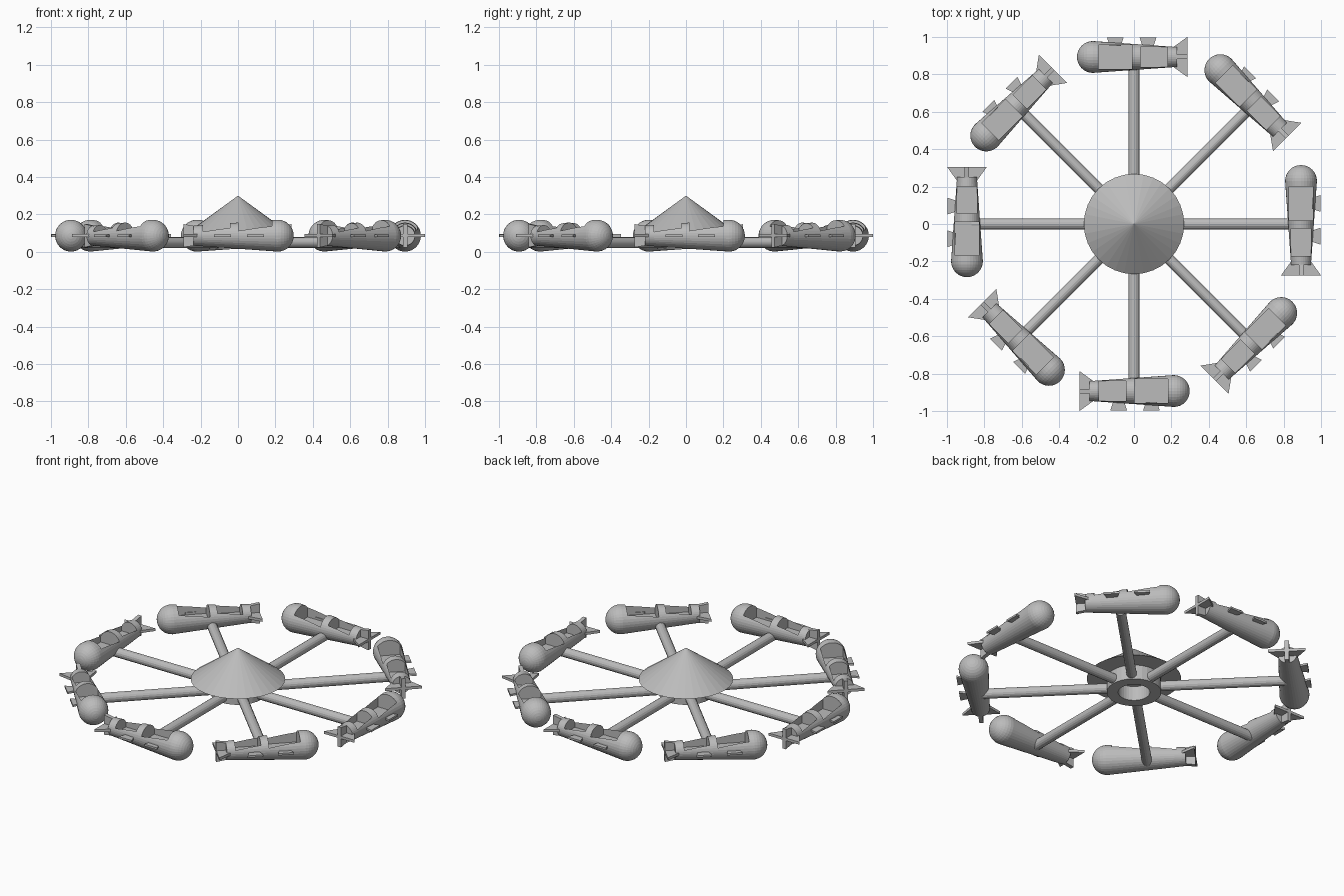
import bpy, bmesh
from math import sin, cos, pi, radians
from mathutils import Matrix, Vector

cube = bpy.data.objects.get("Cube")
if cube:
    bpy.data.objects.remove(cube)

grey = bpy.data.materials.new("plain_grey")
grey.use_nodes = True
grey.diffuse_color = (0.5, 0.5, 0.5, 1)
grey.node_tree.nodes["Principled BSDF"].inputs["Base Color"].default_value = (0.5, 0.5, 0.5, 1)

AXIS_R, AXIS_Z = 0.893, 0.086      # ride radius and height of the car axis
NOSE_X, NOSE_R = 0.21, 0.085


def add_mesh(name, bm):
    bmesh.ops.recalc_face_normals(bm, faces=bm.faces)
    mesh = bpy.data.meshes.new(name)
    bm.to_mesh(mesh)
    bm.free()
    mesh.materials.append(grey)
    return mesh


def add_object(name, mesh, matrix=None):
    ob = bpy.data.objects.new(name, mesh)
    bpy.context.scene.collection.objects.link(ob)
    if matrix:
        ob.matrix_world = matrix
    return ob


def lathe(profile, segments=32, closed=False):
    """Revolve (along, radius) points around z; zero radius gives a pole."""
    bm = bmesh.new()
    rings = []
    for z, r in profile:
        if r == 0:
            rings.append([bm.verts.new((0, 0, z))] * segments)
        else:
            rings.append([bm.verts.new((r * cos(2 * pi * i / segments),
                                        r * sin(2 * pi * i / segments), z)) for i in range(segments)])
    pairs = list(zip(rings, rings[1:]))
    if closed:
        pairs.append((rings[-1], rings[0]))
    for a, b in pairs:
        for i in range(segments):
            j = (i + 1) % segments
            bm.faces.new(list(dict.fromkeys((a[i], a[j], b[j], b[i]))))
    return bm


def slab(bm, outline, thickness, upright=False):
    """Extrude a flat outline symmetrically, lying flat or standing upright."""
    sides = []
    for h in (-thickness / 2, thickness / 2):
        sides.append([bm.verts.new((x, h, y) if upright else (x, y, h)) for x, y in outline])
    low, high = sides
    bm.faces.new(low)
    bm.faces.new(high)
    n = len(outline)
    for i in range(n):
        j = (i + 1) % n
        bm.faces.new((low[i], low[j], high[j], high[i]))


# Car body: round nose tapering to the tail, lying along x
arc = [(NOSE_X + NOSE_R * cos(k * pi / 16), NOSE_R * sin(k * pi / 16)) for k in range(1, 9)]
profile = [(NOSE_X + NOSE_R, 0)] + arc + [(-0.24, 0.053), (-0.24, 0)]
bm = lathe(profile)
bmesh.ops.rotate(bm, verts=bm.verts, matrix=Matrix.Rotation(pi / 2, 3, 'Y'))
body = add_object("car_body", add_mesh("car_body", bm))

# Two open cockpits, separated by an arch
bm = bmesh.new()
for x0, x1, width in ((0.0, 0.18, 0.13), (-0.19, -0.045, 0.105)):
    box = Matrix.Translation(((x0 + x1) / 2, 0, 0.09)) @ Matrix.Diagonal((x1 - x0, width, 0.2, 1))
    bmesh.ops.create_cube(bm, size=1, matrix=box)
cutter = add_object("cockpit_cutter", add_mesh("cockpit_cutter", bm))
cutter.hide_render = True
cut = body.modifiers.new("cockpits", 'BOOLEAN')
cut.operation = 'DIFFERENCE'
cut.solver = 'EXACT'
cut.object = cutter
graph = bpy.context.evaluated_depsgraph_get()
body_mesh = bpy.data.meshes.new_from_object(body.evaluated_get(graph))
body_mesh.name = "car_body"
for ob in (body, cutter):
    bpy.data.objects.remove(ob)

# Tail fins: flared tailplane with an upright rudder
bm = bmesh.new()
slab(bm, [(-0.22, 0.053), (-0.295, 0.107), (-0.295, -0.107), (-0.22, -0.053)], 0.016)
slab(bm, [(-0.22, 0.05), (-0.295, 0.062), (-0.295, -0.062), (-0.22, -0.05)], 0.024, True)
tail_mesh = add_mesh("tail_fins", bm)

# Side fins on the outer flank only
bm = bmesh.new()
for x in (0.09, -0.085):
    slab(bm, [(x - 0.03, -0.06), (x - 0.045, -0.105), (x + 0.045, -0.105), (x + 0.03, -0.06)], 0.012)
side_mesh = add_mesh("side_fins", bm)

# Arm reaching from the hub into a car
bm = lathe([(0.12, 0), (0.12, 0.029), (0.87, 0.029), (0.87, 0)], 16)
bmesh.ops.rotate(bm, verts=bm.verts, matrix=Matrix.Rotation(pi / 2, 3, 'Y'))
arm_mesh = add_mesh("arm", bm)

# Eight cars, each a little ahead of or behind its arm
lead = (0.02, 0.045, 0.01, 0.014, -0.011, 0.02, 0.003, 0.01)
shift = (0, 0.015, 0, 0, 0, -0.02, 0, 0)
for i in range(8):
    turn = Matrix.Rotation(radians(45 * i), 4, 'Z')
    add_object(f"arm_{i + 1}", arm_mesh, turn @ Matrix.Translation((0, 0, 0.049)))
    place = turn @ Matrix.Translation((AXIS_R + shift[i], lead[i], AXIS_Z)) @ Matrix.Rotation(pi / 2, 4, 'Z')
    for label, mesh in (("car_body", body_mesh), ("tail_fins", tail_mesh), ("side_fins", side_mesh)):
        add_object(f"{label}_{i + 1}", mesh, place)

# Central canopy and the hollow hub below it
add_object("canopy", add_mesh("canopy", lathe([(0.3, 0), (0.105, 0.268), (0.105, 0)])))
add_object("hub", add_mesh("hub", lathe([(0.015, 0.155), (0.106, 0.155), (0.106, 0.09), (0.015, 0.09)], closed=True)))
